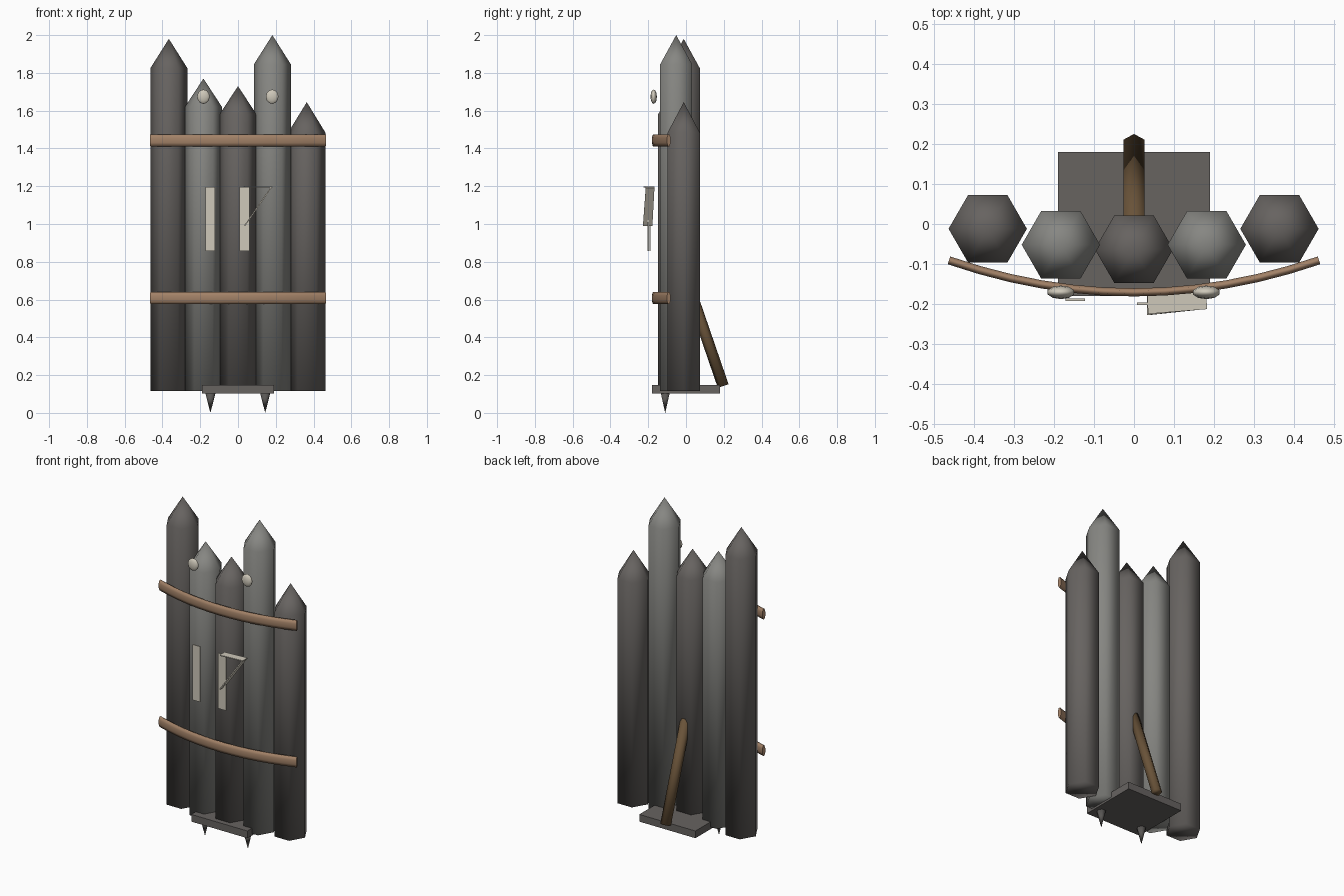
import bpy, bmesh, math
from mathutils import Vector

if "Cube" in bpy.data.objects:
    bpy.data.objects.remove(bpy.data.objects["Cube"])


def material(name, rgb):
    m = bpy.data.materials.new(name)
    m.diffuse_color = (*rgb, 1)
    m.use_nodes = True
    m.node_tree.nodes["Principled BSDF"].inputs["Base Color"].default_value = m.diffuse_color
    return m


DARK = material("dark_grey_wood", (0.135, 0.125, 0.118))
LIGHT = material("light_grey_wood", (0.24, 0.24, 0.225))
ROPE = material("tan_wood", (0.36, 0.22, 0.135))
PROP = material("brown_wood", (0.14, 0.085, 0.04))
BONE = material("bone", (0.62, 0.58, 0.49))
IRON = material("dark_iron", (0.1, 0.095, 0.09))


def loft(name, rings, mat, tip=None, smooth=True):
    """Skin a list of equal-length rings, with flat caps or a pointed end."""
    bm = bmesh.new()
    loops = [[bm.verts.new(p) for p in ring] for ring in rings]
    n = len(loops[0])
    for a, b in zip(loops, loops[1:]):
        for i in range(n):
            bm.faces.new((a[i], a[(i + 1) % n], b[(i + 1) % n], b[i]))
    bm.faces.new(loops[0][::-1])
    if tip is None:
        bm.faces.new(loops[-1])
    else:
        t = bm.verts.new(tip)
        for i in range(n):
            bm.faces.new((loops[-1][i], loops[-1][(i + 1) % n], t))
    bmesh.ops.recalc_face_normals(bm, faces=bm.faces)
    for f in bm.faces:
        f.smooth = smooth
    me = bpy.data.meshes.new(name)
    bm.to_mesh(me)
    bm.free()
    me.materials.append(mat)
    ob = bpy.data.objects.new(name, me)
    bpy.context.collection.objects.link(ob)
    return ob


def ring(x, y, z, r, n=6):
    return [(x + r * math.cos(math.tau * i / n), y + r * math.sin(math.tau * i / n), z)
            for i in range(n)]


def box(name, lo, hi, mat):
    (x0, y0, z0), (x1, y1, z1) = lo, hi
    rings = [[(x0, y0, z), (x1, y0, z), (x1, y1, z), (x0, y1, z)] for z in (z0, z1)]
    return loft(name, rings, mat, smooth=False)


def slat(name, corners, thick, mat):
    """Thin plate made from four corners, extruded along its normal."""
    c = [Vector(p) for p in corners]
    n = (c[1] - c[0]).cross(c[3] - c[0]).normalized() * thick / 2
    return loft(name, [[p - n for p in c], [p + n for p in c]], mat, smooth=False)


# Sharpened hexagonal posts: x, y, shoulder height, tip height
posts = [(-0.366, -0.012, 1.825, 1.98, DARK), (-0.183, -0.052, 1.62, 1.77, LIGHT),
         (0, -0.063, 1.58, 1.73, DARK), (0.182, -0.052, 1.845, 2.0, LIGHT),
         (0.364, -0.012, 1.485, 1.645, DARK)]
for i, (x, y, shoulder, tip, mat) in enumerate(posts):
    loft(f"post_{i + 1}", [ring(x, y, 0.115, 0.098), ring(x, y, shoulder, 0.098)],
         mat, tip=(x, y, tip))

# Two bowed binding rails with an oval section
for name, z in (("lower_rail", 0.608), ("upper_rail", 1.443)):
    rings = []
    for k in range(13):
        x = -0.463 + 0.926 * k / 12
        y = -0.171 + 0.08 * (x / 0.463) ** 2
        side = Vector((-0.16 * x / 0.463 ** 2, 1, 0)).normalized()
        rings.append([Vector((x, y, z)) + side * 0.011 * math.cos(math.tau * j / 8 + math.pi / 8)
                      + Vector((0, 0, 0.034 * math.sin(math.tau * j / 8 + math.pi / 8)))
                      for j in range(8)])
    rail = loft(name, rings, ROPE)
    for f in rail.data.polygons:
        f.use_smooth = len(f.vertices) == 4

# Flattened eye studs
for name, x in (("left_eye", -0.183), ("right_eye", 0.181)):
    bpy.ops.mesh.primitive_uv_sphere_add(segments=10, ring_count=6, radius=1,
                                         location=(x, -0.171, 1.674))
    eye = bpy.context.object
    eye.name = name
    eye.scale = (0.035, 0.017, 0.038)
    eye.data.materials.append(BONE)
    bpy.ops.object.shade_smooth()

# Bone slats on the front: two uprights, a crossbar and a diagonal
box("left_slat", (-0.172, -0.193, 0.857), (-0.122, -0.187, 1.196), BONE)
box("right_slat", (0.007, -0.203, 0.857), (0.06, -0.197, 1.196), BONE)
slat("crossbar_slat", [(0.035, -0.225, 1.196), (0.183, -0.213, 1.196),
                       (0.18, -0.167, 1.196), (0.033, -0.177, 1.196)], 0.006, BONE)
slat("diagonal_slat", [(0.035, -0.228, 0.99), (0.175, -0.213, 1.193),
                       (0.175, -0.167, 1.193), (0.035, -0.178, 0.99)], 0.006, BONE)

# Base plate with two ground spikes
box("base_plate", (-0.19, -0.18, 0.103), (0.19, 0.18, 0.147), DARK)
for name, x in (("left_spike", -0.146), ("right_spike", 0.144)):
    loft(name, [ring(x, -0.11, 0.105, 0.027)], IRON, tip=(x, -0.11, 0))

# Slanted rear prop
foot, head = Vector((0, 0.197, 0.142)), Vector((0, 0.0, 0.715))
axis = (head - foot).normalized()
u = Vector((1, 0, 0))
v = axis.cross(u)
section = [u * 0.03 * math.cos(math.tau * i / 6 + math.pi / 6)
           + v * 0.03 * math.sin(math.tau * i / 6 + math.pi / 6) for i in range(6)]
loft("rear_prop", [[foot + s for s in section], [head + s for s in section]], PROP)
